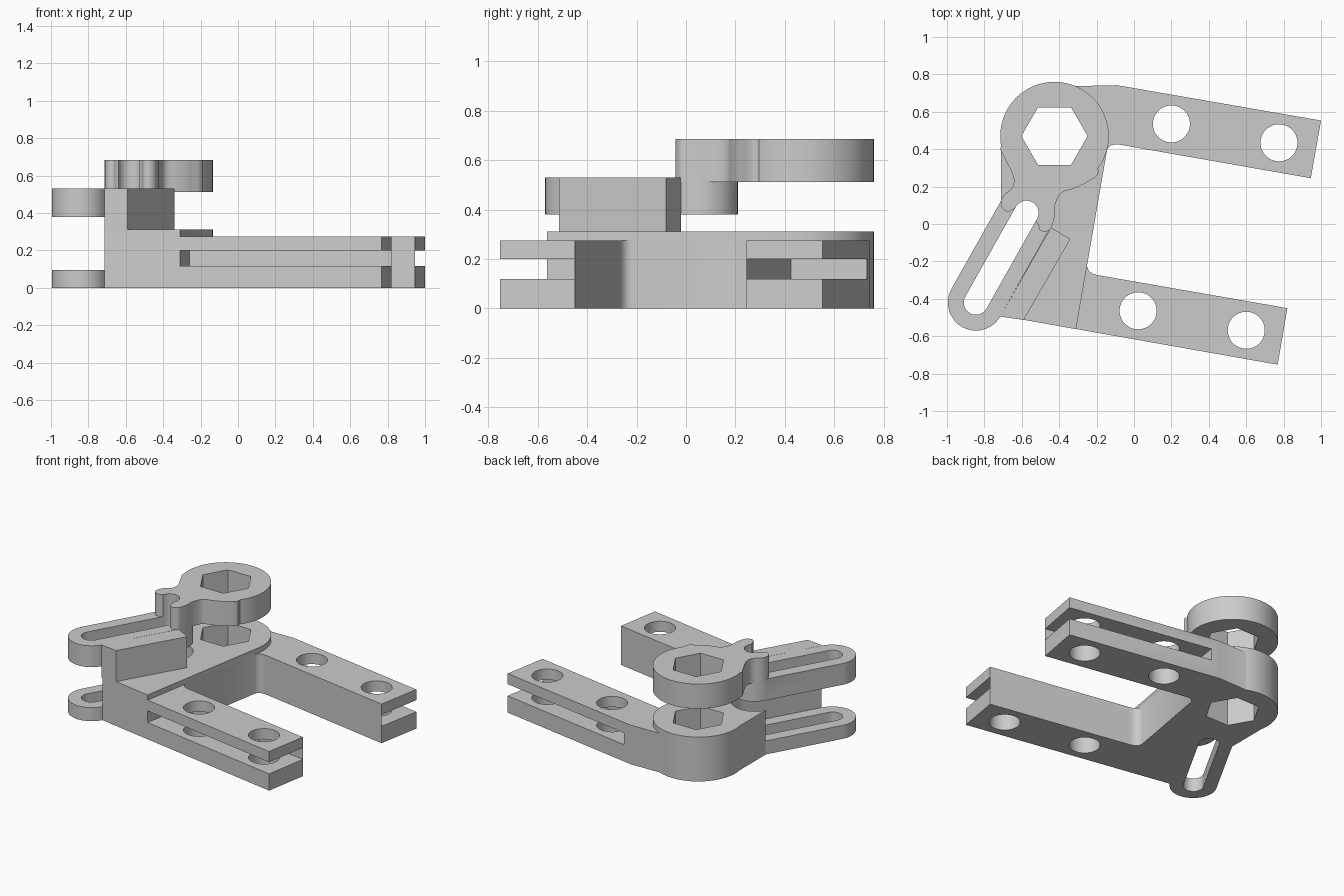
import bpy, math
from mathutils import Vector

if "Cube" in bpy.data.objects:
    bpy.data.objects.remove(bpy.data.objects["Cube"])

grey = bpy.data.materials.new("plain grey")
grey.use_nodes = True
grey.diffuse_color = (0.6, 0.6, 0.6, 1)
grey.node_tree.nodes["Principled BSDF"].inputs["Base Color"].default_value = (0.6, 0.6, 0.6, 1)


def prism(name, pts, z0, z1):
    """Extrude a counter-clockwise outline from z0 to z1."""
    n = len(pts)
    verts = [(x, y, z) for z in (z0, z1) for x, y in pts]
    faces = [tuple(reversed(range(n))), tuple(range(n, 2 * n))]
    faces += [(i, (i + 1) % n, n + (i + 1) % n, n + i) for i in range(n)]
    mesh = bpy.data.meshes.new(name)
    mesh.from_pydata(verts, [], faces)
    mesh.materials.append(grey)
    ob = bpy.data.objects.new(name, mesh)
    bpy.context.collection.objects.link(ob)
    return ob


def ring(c, r, n=64):
    return [(c[0] + r * math.cos(math.tau * i / n), c[1] + r * math.sin(math.tau * i / n))
            for i in range(n)]


def stadium(a, b, r, n=24):
    """Rounded slot outline around the segment a-b."""
    start = math.atan2(b[1] - a[1], b[0] - a[0]) - math.pi / 2
    pts = []
    for k, c in enumerate((b, a)):
        for i in range(n + 1):
            t = start + math.pi * (k + i / n)
            pts.append((c[0] + r * math.cos(t), c[1] + r * math.sin(t)))
    return pts


def fillet(p, corner, q, n=10):
    p, c, q = Vector(p), Vector(corner), Vector(q)
    return [tuple(p * (1 - t) ** 2 + c * 2 * t * (1 - t) + q * t * t)
            for t in (i / n for i in range(n + 1))]


def smooth_path(pts, n=5):
    """Catmull-Rom curve through an open list of points."""
    p = [Vector(v) for v in [pts[0]] + pts + [pts[-1]]]
    out = []
    for a, b, c, d in zip(p, p[1:], p[2:], p[3:]):
        for i in range(n):
            t = i / n
            out.append(tuple(0.5 * (2 * b + (c - a) * t + (2 * a - 5 * b + 4 * c - d) * t * t
                                    + (3 * b - a - 3 * c + d) * t ** 3)))
    return out + [pts[-1]]


def boolean(target, tool, op):
    mod = target.modifiers.new(op, 'BOOLEAN')
    mod.operation, mod.solver, mod.object = op, 'EXACT', tool
    bpy.context.view_layer.update()
    result = bpy.data.meshes.new_from_object(
        target.evaluated_get(bpy.context.evaluated_depsgraph_get()))
    target.modifiers.clear()
    target.data = result
    bpy.data.objects.remove(tool)


def add(target, pts, z0, z1):
    boolean(target, prism("piece", pts, z0, z1), 'UNION')


def cut(target, pts, z0, z1):
    boolean(target, prism("cutter", pts, z0, z1), 'DIFFERENCE')


pivot = (-0.425, 0.47)
slot_low, slot_high = (-0.845, -0.42), (-0.575, 0.06)
hexagon = ring(pivot, 0.177, 6)
disc = ring(pivot, 0.29, 96)
link = stadium(slot_low, slot_high, 0.15)
slot = stadium(slot_low, slot_high, 0.065)

# Main body: two-armed plate, raised hub, lower link
body_left = [(-0.71, 0.45), (-0.71, 0.13), (-0.575, 0.06), (-0.71, -0.18)]
plate = [(-0.715, -0.49), (0.768, -0.752), (0.82, -0.45)]
plate += fillet((-0.19, -0.274), (-0.262, -0.262), (-0.25, -0.2))
plate += fillet((-0.151, 0.375), (-0.14, 0.436), (-0.075, 0.424))
plate += [(0.945, 0.245), (1.0, 0.553), (-0.09, 0.742), (-0.32, 0.737), pivot] + body_left
body = prism("main_body", plate, 0, 0.275)
add(body, [(-0.715, -0.49), (-0.31, -0.562), (-0.14, 0.42), pivot] + body_left, 0, 0.312)
add(body, disc, 0, 0.312)
cut(body, link, 0.095, 0.5)
add(body, link, 0, 0.095)
cut(body, slot, -0.1, 0.5)
cut(body, hexagon, -0.1, 0.5)

# Clevis gaps and bolt holes in both arms
cut(body, [(-0.312, -0.575), (1.0, -0.806), (1.0, -0.482), (-0.259, -0.262)], 0.118, 0.2)
cut(body, [(-0.075, 0.424), (1.1, 0.218), (1.1, 0.6), (-0.02, 0.8)], 0.118, 0.2)
for hole in ((0.022, -0.464), (0.6, -0.568), (0.2, 0.535), (0.775, 0.434)):
    cut(body, ring(hole, 0.099, 48), -0.1, 0.5)

# Block carrying the upper link
block = prism("link_block", [(-0.715, -0.495), (-0.59, -0.513), (-0.34, -0.08), (-0.445, -0.02)],
              0.3, 0.53)

# Lever: upper link, curved neck with two lugs, hub ring
neck = smooth_path([
    (-0.6, 0.5), (-0.71, 0.42), (-0.69, 0.35), (-0.655, 0.28), (-0.642, 0.23), (-0.655, 0.19),
    (-0.695, 0.155), (-0.712, 0.115), (-0.7, 0.08), (-0.67, 0.066), (-0.635, 0.08),
    (-0.575, 0.06), (-0.517, 0.005), (-0.505, -0.03), (-0.478, -0.042), (-0.447, -0.027),
    (-0.435, 0.0), (-0.425, 0.04), (-0.422, 0.1), (-0.39, 0.165), (-0.32, 0.19),
    (-0.25, 0.225), (-0.19, 0.29), (-0.3, 0.45)])
lever = prism("upper_lever", neck, 0.512, 0.685)
add(lever, disc, 0.512, 0.685)
add(lever, link, 0.38, 0.53)
cut(lever, slot, 0.2, 0.9)
cut(lever, hexagon, 0.2, 0.9)

# Shading
for ob in (body, block, lever):
    bpy.ops.object.select_all(action='DESELECT')
    ob.select_set(True)
    bpy.context.view_layer.objects.active = ob
    bpy.ops.object.shade_smooth_by_angle(angle=math.radians(30))
